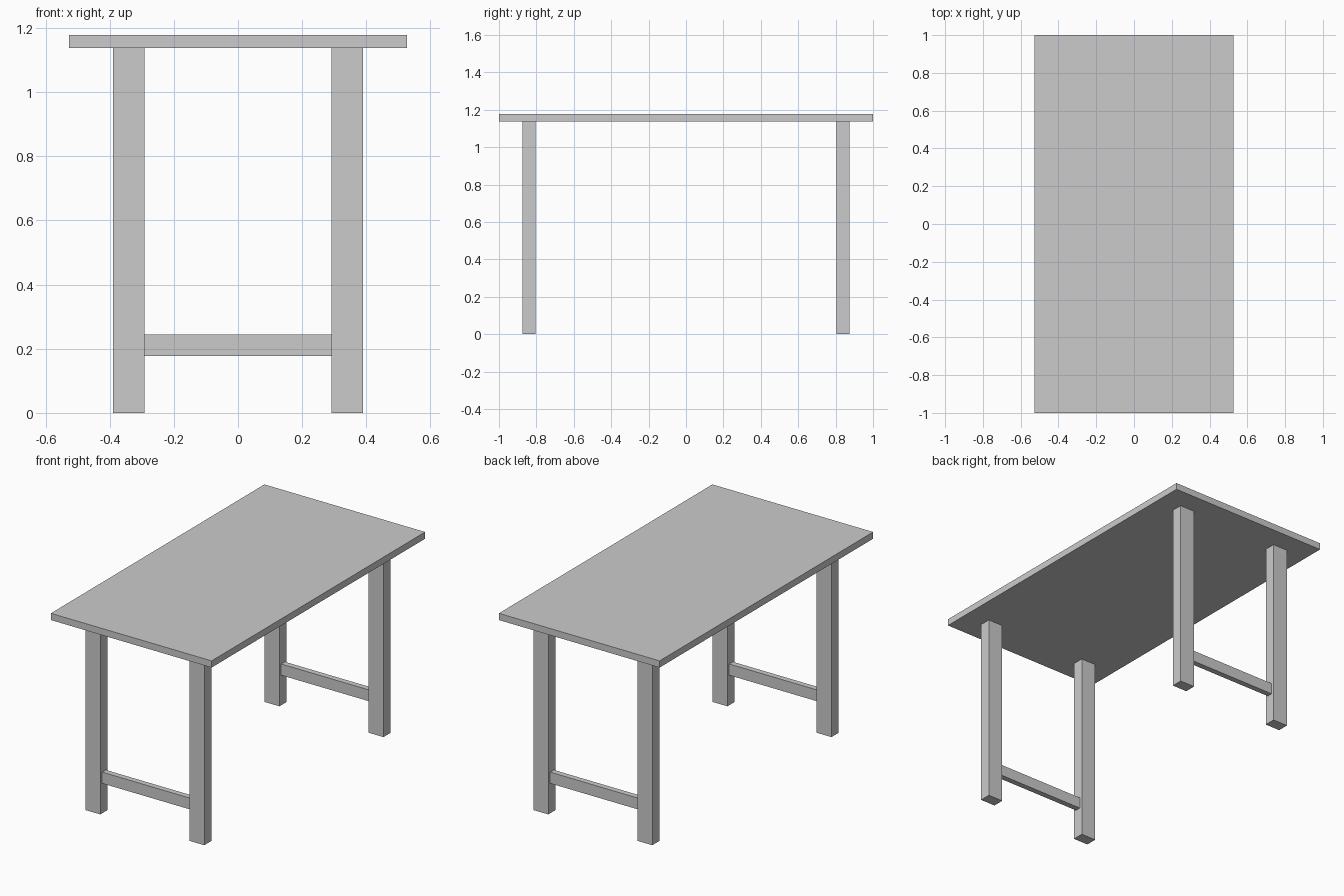
import bpy

if "Cube" in bpy.data.objects:
    bpy.data.objects.remove(bpy.data.objects["Cube"])


def box(name, center, size):
    bpy.ops.mesh.primitive_cube_add(size=1, location=center)
    ob = bpy.context.object
    ob.name = name
    ob.scale = size
    bpy.ops.object.transform_apply(location=False, rotation=False, scale=True)
    return ob


TOP_Z, TOP_THICK = 1.178, 0.04
LEG_H = TOP_Z - TOP_THICK
LEG_X, LEG_Y = 0.341, 0.839      # leg centres
LEG_W, LEG_D = 0.098, 0.068      # leg section

# Table top
box("table_top", (0, 0, TOP_Z - TOP_THICK / 2), (1.054, 2.0, TOP_THICK))

# Two end frames: a pair of legs joined by a low stretcher
for end, sy in (("front", -1), ("back", 1)):
    for side, sx in (("left", -1), ("right", 1)):
        box(f"{end}_{side}_leg", (sx * LEG_X, sy * LEG_Y, LEG_H / 2),
            (LEG_W, LEG_D, LEG_H))
    box(f"{end}_stretcher", (0, sy * LEG_Y, 0.211),
        (2 * LEG_X - LEG_W, 0.034, 0.067))
